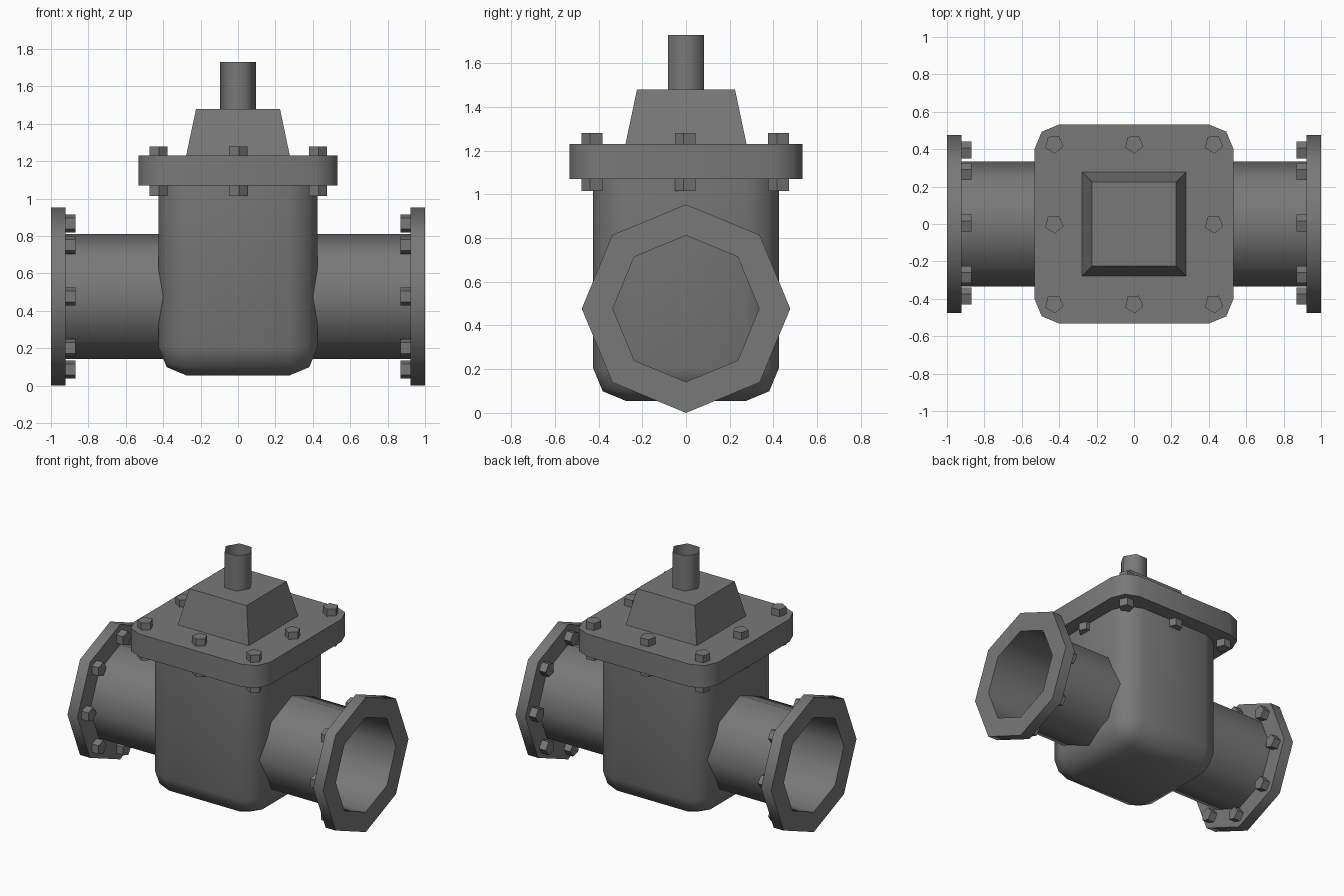
import bpy, bmesh
from math import radians, pi, cos, sin
from mathutils import Matrix, Vector

if "Cube" in bpy.data.objects:
    bpy.data.objects.remove(bpy.data.objects["Cube"], do_unlink=True)

iron = bpy.data.materials.new("dark grey iron")
iron.use_nodes = True
iron.diffuse_color = (0.19, 0.19, 0.19, 1)
iron.node_tree.nodes["Principled BSDF"].inputs["Base Color"].default_value = iron.diffuse_color

PIPE_Z = 0.477          # height of the pipe axis
ALONG_X = Matrix.Rotation(pi / 2, 4, "Y")


def finish(name, bm, smooth=None):
    """Turn a bmesh into an object, optionally smooth below an angle."""
    bmesh.ops.recalc_face_normals(bm, faces=bm.faces)
    mesh = bpy.data.meshes.new(name)
    bm.to_mesh(mesh)
    bm.free()
    mesh.materials.append(iron)
    obj = bpy.data.objects.new(name, mesh)
    bpy.context.collection.objects.link(obj)
    if smooth:
        bpy.ops.object.select_all(action="DESELECT")
        obj.select_set(True)
        bpy.context.view_layer.objects.active = obj
        bpy.ops.object.shade_smooth_by_angle(angle=radians(smooth))
    return obj


def block(half, z0, z1):
    bm = bmesh.new()
    bmesh.ops.create_cube(bm, size=1)
    bmesh.ops.scale(bm, vec=(2 * half, 2 * half, z1 - z0), verts=bm.verts)
    bmesh.ops.translate(bm, vec=(0, 0, (z0 + z1) / 2), verts=bm.verts)
    return bm


def round_edges(bm, width, test):
    edges = [e for e in bm.edges if test(e)]
    bmesh.ops.bevel(bm, geom=edges, offset=width, segments=2, profile=0.5, affect="EDGES")


def upright(e):
    return abs(e.verts[0].co.z - e.verts[1].co.z) > 0.01


def prism(bm, sides, radius, depth, matrix, turn=0, caps=True):
    spin = Matrix.Rotation(turn, 4, "Z")
    bmesh.ops.create_cone(bm, cap_ends=caps, segments=sides, radius1=radius,
                          radius2=radius, depth=depth, matrix=matrix @ spin)


def ring(bm, sides, outer, inner, x0, x1):
    """Octagonal ring around the pipe axis with corners up, down and sideways."""
    loops = []
    for x, r in ((x0, inner), (x0, outer), (x1, outer), (x1, inner)):
        loops.append([bm.verts.new((x, r * cos(2 * pi * i / sides),
                                    PIPE_Z + r * sin(2 * pi * i / sides)))
                      for i in range(sides)])
    for a, b in zip(loops, loops[1:] + loops[:1]):
        for i in range(sides):
            j = (i + 1) % sides
            bm.faces.new((a[i], a[j], b[j], b[i]))


# Valve body: rounded box, open rim hidden under the cover plate
body = block(0.425, 0.055, 1.08)
round_edges(body, 0.15, lambda e: upright(e) or max(v.co.z for v in e.verts) < 0.5)
finish("valve_body", body, 50)

# Cover plate with rounded corners
plate = block(0.533, 1.07, 1.23)
round_edges(plate, 0.135, upright)
finish("cover_plate", plate, 50)

# Tapered bonnet
bonnet = block(0.277, 1.23, 1.48)
for v in bonnet.verts:
    if v.co.z > 1.4:
        v.co.x *= 0.81
        v.co.y *= 0.81
finish("bonnet", bonnet)

# Open hexagonal stem
stem = bmesh.new()
prism(stem, 6, 0.095, 0.25, Matrix.Translation((0, 0, 1.605)), turn=pi / 2, caps=False)
# keep two corners on the x axis
for v in stem.verts:
    v.co = v.co.copy()
if abs(max(v.co.x for v in stem.verts) - 0.095) > 0.001:
    bmesh.ops.rotate(stem, cent=(0, 0, 0), matrix=Matrix.Rotation(pi / 2, 3, "Z"), verts=stem.verts)
finish("stem", stem, 65)

# Bolts through the cover plate
bolts = bmesh.new()
for x in (-0.427, 0, 0.427):
    for y in (-0.427, 0, 0.427):
        if x or y:
            prism(bolts, 5, 0.051, 0.265, Matrix.Translation((x, y, 1.1475)), turn=pi + radians(5))
finish("cover_bolts", bolts)

for side, label in ((1, "left"), (-1, "right")):
    # Pipe stub, open at the outer end
    pipe = bmesh.new()
    prism(pipe, 8, 0.335, 0.56, Matrix.Translation((side * 0.68, 0, PIPE_Z)) @ ALONG_X, caps=False)
    finish(label + "_pipe", pipe, 50)

    # End flange
    flange = bmesh.new()
    ring(flange, 8, 0.477, 0.335, side * 0.922, side)
    finish(label + "_flange", flange, 50)

    # Ring of flange bolts on the inner face
    heads = bmesh.new()
    for i in range(8):
        a = i * pi / 4
        place = Vector((side * 0.9, 0.39 * cos(a), PIPE_Z + 0.39 * sin(a)))
        prism(heads, 5, 0.05, 0.06, Matrix.Translation(place) @ ALONG_X)
    finish(label + "_flange_bolts", heads)
